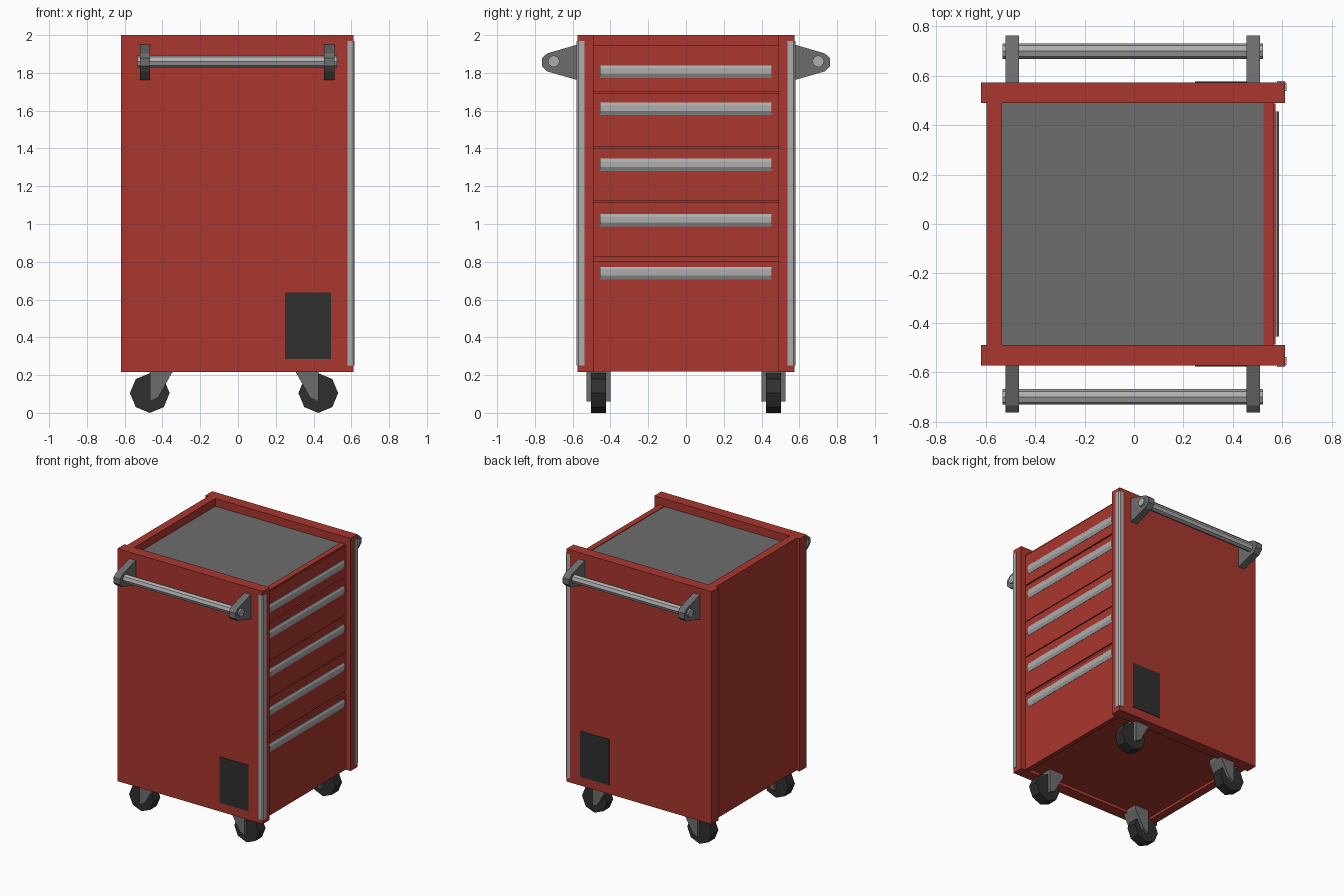
import bpy, bmesh, math

if "Cube" in bpy.data.objects:
    bpy.data.objects.remove(bpy.data.objects["Cube"])


def mat(name, c):
    m = bpy.data.materials.new(name)
    m.diffuse_color = (*c, 1)
    m.use_nodes = True
    m.node_tree.nodes["Principled BSDF"].inputs["Base Color"].default_value = m.diffuse_color
    return m


RED = mat("red_paint", (0.40, 0.038, 0.028))
GREY = mat("mid_grey", (0.155, 0.155, 0.155))
LIGHT = mat("light_metal", (0.42, 0.42, 0.42))
BLACK = mat("black_rubber", (0.028, 0.028, 0.028))


def finish(name, bm, m):
    bmesh.ops.recalc_face_normals(bm, faces=bm.faces[:])
    me = bpy.data.meshes.new(name)
    bm.to_mesh(me)
    bm.free()
    me.materials.append(m)
    ob = bpy.data.objects.new(name, me)
    bpy.context.collection.objects.link(ob)
    return ob


def prism(name, pts, axis, a, b, m):
    """Extrude a 2D profile along an axis: x uses (y,z), y uses (x,z), z uses (x,y)."""
    def place(p, t):
        return {"x": (t, p[0], p[1]), "y": (p[0], t, p[1]), "z": (p[0], p[1], t)}[axis]
    bm = bmesh.new()
    lo = [bm.verts.new(place(p, a)) for p in pts]
    hi = [bm.verts.new(place(p, b)) for p in pts]
    bm.faces.new(lo)
    bm.faces.new(hi)
    n = len(pts)
    for i in range(n):
        bm.faces.new((lo[i], lo[(i + 1) % n], hi[(i + 1) % n], hi[i]))
    return finish(name, bm, m)


def box(name, x0, x1, y0, y1, z0, z1, m):
    return prism(name, [(x0, y0), (x1, y0), (x1, y1), (x0, y1)], "z", z0, z1, m)


def ngon(cx, cy, r, n):
    return [(cx + r * math.cos(2 * math.pi * i / n), cy + r * math.sin(2 * math.pi * i / n)) for i in range(n)]


# cabinet core, rims and work surface
box("cabinet_core", -0.595, 0.562, -0.49, 0.49, 0.24, 1.93, RED)
box("left_wall", -0.597, -0.535, -0.49, 0.49, 0.22, 2.0, RED)
box("right_rim", 0.525, 0.568, -0.49, 0.49, 1.925, 1.945, RED)
box("top_mat", -0.535, 0.525, -0.49, 0.49, 1.925, 1.94, GREY)

# drawer fronts
for z0, z1 in ((1.70, 1.935), (1.408, 1.69), (1.122, 1.402), (0.827, 1.115), (0.22, 0.805)):
    box("drawer_front", 0.54, 0.574, -0.489, 0.489, z0, z1, RED)

# drawer pulls with a sloped lower lip
for t in (1.84, 1.643, 1.347, 1.053, 0.773):
    prism("drawer_pull", [(0.57, t), (0.58, t), (0.588, t - 0.015), (0.588, t - 0.045),
                          (0.576, t - 0.066), (0.57, t - 0.066)], "y", -0.455, 0.455, LIGHT)

# front and back assemblies, mirrored in y
for s, side in ((-1, "front"), (1, "back")):
    box(side + "_panel", -0.62, 0.612, s * 0.49, s * 0.574, 0.217, 2.0, RED)
    # corner trim wrapping the panel edge
    prism(side + "_corner_trim", [(0.58, s * 0.57), (0.58, s * 0.579), (0.608, s * 0.579), (0.617, s * 0.57),
                                  (0.617, s * 0.538), (0.608, s * 0.538), (0.608, s * 0.57)],
          "z", 0.25, 1.97, LIGHT)
    box(side + "_vent_plate", 0.248, 0.492, s * 0.57, s * 0.578, 0.285, 0.637, BLACK)
    # push bar and brackets
    arm = [(0.574, 1.95), (0.735, 1.903), (0.763, 1.878), (0.763, 1.836), (0.735, 1.808), (0.574, 1.762)]
    for x0, x1 in ((-0.52, -0.465), (0.456, 0.511)):
        prism(side + "_bar_bracket", [(s * y, z) for y, z in arm], "x", x0, x1, GREY)
    prism(side + "_push_bar", ngon(s * 0.70, 1.861, 0.032, 8), "x", -0.533, 0.523, LIGHT)
    # casters
    for d in (-1, 1):
        cx, cy = -0.021 + d * 0.446, s * 0.463
        prism("caster_wheel", ngon(cx, 0.105, 0.105, 8), "y", cy - 0.039, cy + 0.039, BLACK)
        fork = [(cx, 0.245), (cx - d * 0.12, 0.245), (cx - d * 0.12, 0.217), (cx - d * 0.043, 0.08), (cx, 0.06)]
        for k in (-1, 1):
            prism("caster_fork", fork, "y", cy + k * 0.04, cy + k * 0.063, GREY)
        prism("caster_fork_bridge", [(cx, 0.245), (cx - d * 0.12, 0.245), (cx - d * 0.12, 0.217),
                                     (cx - d * 0.085, 0.155), (cx - d * 0.06, 0.18), (cx, 0.2)],
              "y", cy - 0.04, cy + 0.04, GREY)
